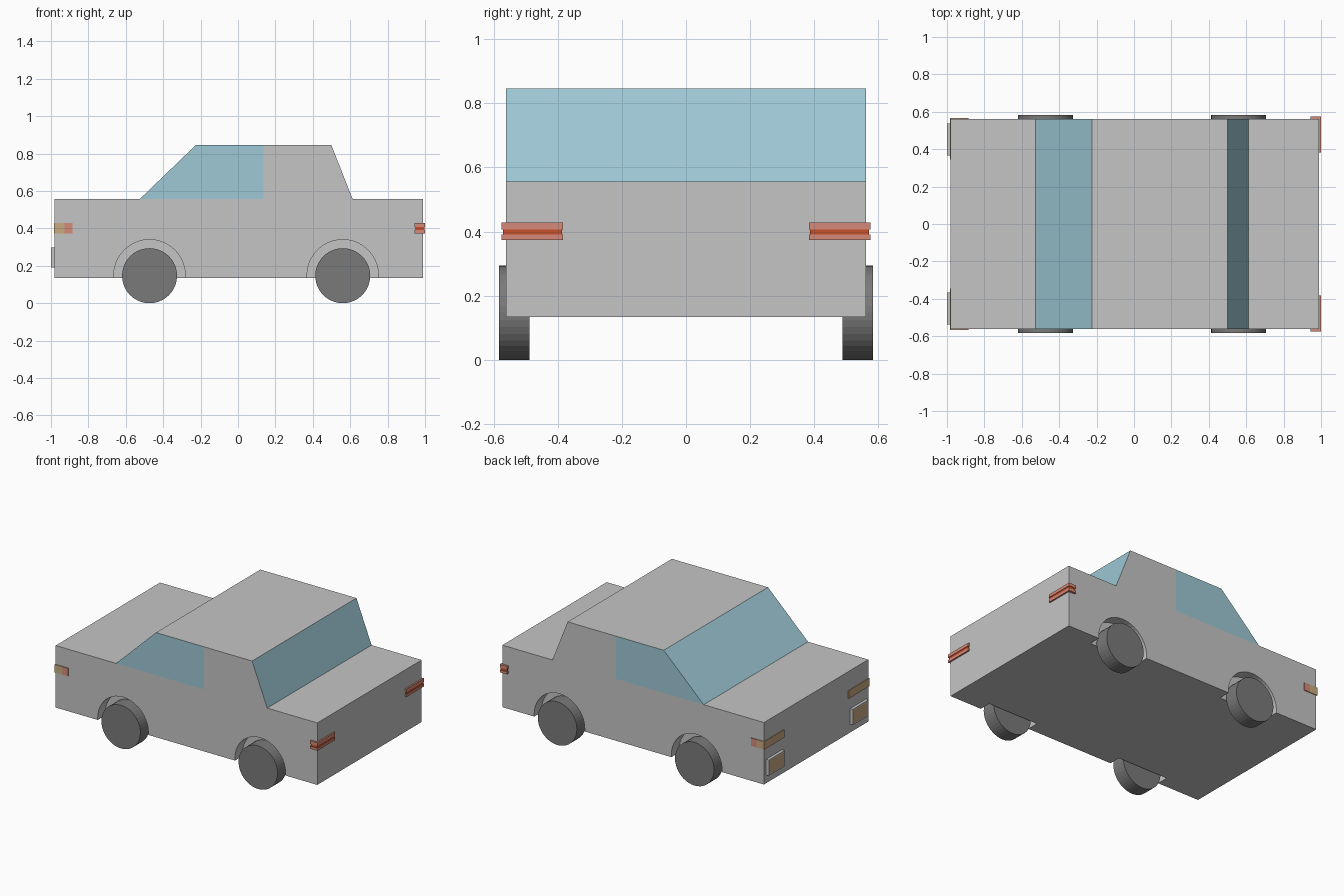
import bpy, bmesh, math
from mathutils import Vector, Matrix

if "Cube" in bpy.data.objects:
    bpy.data.objects.remove(bpy.data.objects["Cube"])


def mat(name, rgb):
    m = bpy.data.materials.new(name)
    m.diffuse_color = (*rgb, 1)
    m.use_nodes = True
    m.node_tree.nodes["Principled BSDF"].inputs["Base Color"].default_value = m.diffuse_color
    return m


GREY = mat("body grey", (0.56, 0.56, 0.56))
GLASS = mat("window blue", (0.34, 0.58, 0.665))
TYRE = mat("tyre grey", (0.195, 0.195, 0.195))
RED = mat("lamp pale red", (0.665, 0.254, 0.188))
STRIPE = mat("lamp deep red", (0.578, 0.08, 0.023))
TAN = mat("lamp amber", (0.578, 0.402, 0.216))


def make(name, bm, *mats):
    bmesh.ops.recalc_face_normals(bm, faces=bm.faces)
    me = bpy.data.meshes.new(name)
    bm.to_mesh(me)
    bm.free()
    for m in mats:
        me.materials.append(m)
    ob = bpy.data.objects.new(name, me)
    bpy.context.collection.objects.link(ob)
    return ob


def box(name, x, y, z, m):
    bm = bmesh.new()
    bmesh.ops.create_cube(bm, size=1)
    for v in bm.verts:
        v.co = Vector([(r[0] + r[1]) / 2 + c * (r[1] - r[0])
                       for r, c in zip((x, y, z), v.co)])
    return make(name, bm, m)


def disc(name, x, z, r, y0, y1, m, seg):
    bm = bmesh.new()
    bmesh.ops.create_cone(bm, cap_ends=True, segments=seg, radius1=r, radius2=r,
                          depth=abs(y1 - y0),
                          matrix=Matrix.Translation((x, (y0 + y1) / 2, z))
                          @ Matrix.Rotation(math.pi / 2, 4, 'X'))
    return make(name, bm, m)


def sides(y0, y1):
    """The y range on the near and the far side."""
    return (("near", (-y1, -y0)), ("far", (y0, y1)))


# lower body
W, BELT, ROOF = 0.561, 0.556, 0.846
body = box("lower_body", (-0.98, 0.99), (-W, W), (0.134, BELT), GREY)

# wheels and wheel arches
for end, x in (("front", -0.473), ("rear", 0.56)):
    for side, (a, b) in sides(0.488, 0.584):
        disc(f"{end}_wheel_{side}", x, 0.147, 0.147, a, b, TYRE, 40)
    for side, (a, b) in sides(0.48, 0.70):
        cutter = disc(f"{end}_arch_cutter_{side}", x, 0.149, 0.191, a, b, GREY, 40)
        cutter.hide_render = True
        cutter.hide_viewport = True
        mod = body.modifiers.new("arch", 'BOOLEAN')
        mod.operation = 'DIFFERENCE'
        mod.solver = 'EXACT'
        mod.object = cutter

# cabin: extruded profile, cut at the rear edge of the side window
bm = bmesh.new()
profile = [(-0.526, BELT), (-0.225, ROOF), (0.499, ROOF), (0.613, BELT)]
face = bm.faces.new([bm.verts.new((x, -W, z)) for x, z in profile])
ext = bmesh.ops.extrude_face_region(bm, geom=[face])
for v in ext["geom"]:
    if isinstance(v, bmesh.types.BMVert):
        v.co.y = W
bmesh.ops.bisect_plane(bm, geom=bm.verts[:] + bm.edges[:] + bm.faces[:],
                       plane_co=(0.136, 0, 0), plane_no=(1, 0, 0))
bmesh.ops.recalc_face_normals(bm, faces=bm.faces)
for f in bm.faces:
    n = f.normal
    side_window = abs(n.y) > 0.9 and f.calc_center_median().x < 0.136
    f.material_index = 1 if abs(n.x) > 0.3 or side_window else 0
bmesh.ops.delete(bm, geom=[f for f in bm.faces if f.normal.z < -0.9],
                 context='FACES_ONLY')
make("cabin", bm, GREY, GLASS)

# tail lamps: two pale bars with a deep red strip between
for side, (a, b) in sides(0.383, 0.575):
    box(f"tail_lamp_top_{side}", (0.945, 1.0), (a, b), (0.407, 0.428), RED)
    box(f"tail_lamp_bottom_{side}", (0.945, 1.0), (a, b), (0.374, 0.391), RED)
for side, (a, b) in sides(0.387, 0.571):
    box(f"tail_lamp_strip_{side}", (0.949, 0.996), (a, b), (0.391, 0.407), STRIPE)

# front lamps wrapping round the corners, amber in front and red behind
for side, (a, b) in sides(0.345, 0.566):
    box(f"front_lamp_{side}", (-0.985, -0.927), (a, b), (0.374, 0.428), TAN)
for side, (a, b) in sides(0.50, 0.566):
    box(f"side_marker_{side}", (-0.927, -0.884), (a, b), (0.374, 0.428), RED)

# fog lamps: grey housing with an inset amber lens
for side, (a, b) in sides(0.366, 0.537):
    ob = box(f"fog_lamp_{side}", (-1.0, -0.975), (a, b), (0.19, 0.297), GREY)
    ob.data.materials.append(TAN)
    bm = bmesh.new()
    bm.from_mesh(ob.data)
    lens = [f for f in bm.faces if f.normal.x < -0.9]
    bmesh.ops.inset_region(bm, faces=lens, thickness=0.012)
    for f in lens:
        f.material_index = 1
    bm.to_mesh(ob.data)
    bm.free()
